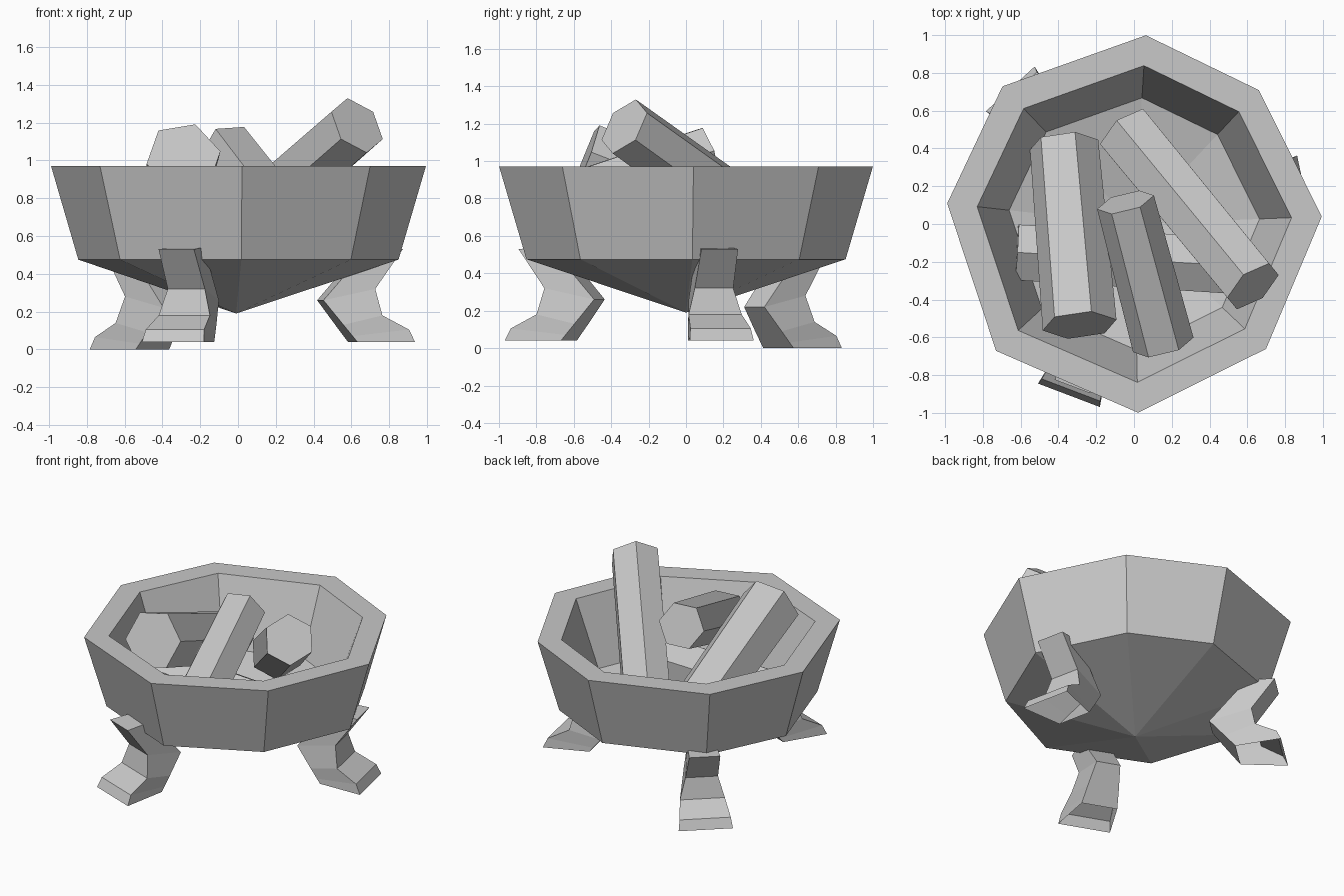
import bpy
import bmesh
from math import cos, sin, radians
from mathutils import Vector

cube = bpy.data.objects.get("Cube")
if cube:
    bpy.data.objects.remove(cube, do_unlink=True)

# One plain grey for everything
GREY = (0.58, 0.58, 0.58, 1.0)
stone = bpy.data.materials.new("plain grey")
stone.use_nodes = True
stone.diffuse_color = GREY
stone.node_tree.nodes["Principled BSDF"].inputs["Base Color"].default_value = GREY


def finish(bm, name):
    bmesh.ops.recalc_face_normals(bm, faces=bm.faces)
    mesh = bpy.data.meshes.new(name)
    bm.to_mesh(mesh)
    bm.free()
    mesh.materials.append(stone)
    obj = bpy.data.objects.new(name, mesh)
    bpy.context.collection.objects.link(obj)
    return obj


def bridge(bm, lower, upper):
    n = len(lower)
    for i in range(n):
        j = (i + 1) % n
        bm.faces.new((lower[i], lower[j], upper[j], upper[i]))


def fan(bm, ring, apex):
    for i, v in enumerate(ring):
        bm.faces.new((v, ring[(i + 1) % len(ring)], apex))


# Bowl: slightly uneven octagon, thick wall, pointed underside
def make_bowl():
    bm = bmesh.new()
    # corner direction and its share of the radius
    corners = [(2.3, 1), (47, 0.974), (86.4, 1.006), (133.7, 1.013),
               (173.7, 1), (222.6, 0.997), (271.2, 1.004), (316.6, 0.967)]
    profile = [(0.85, 0.475), (0.995, 0.97), (0.835, 0.97), (0.665, 0.52)]
    rings = [[bm.verts.new((r * k * cos(radians(a)), r * k * sin(radians(a)), z))
              for a, k in corners] for r, z in profile]
    for lower, upper in zip(rings, rings[1:]):
        bridge(bm, lower, upper)
    fan(bm, rings[0], bm.verts.new((-0.01, 0, 0.19)))
    fan(bm, rings[-1], bm.verts.new((0, 0, 0.36)))
    finish(bm, "bowl")


# Leg: stacked four-sided sections from the open foot to the shoulder
# (outer radius, height, half width), (inner radius, height, half width)
SECTIONS = [
    ((0.97, 0.00, 0.175), (0.67, 0.00, 0.12)),
    ((0.94, 0.065, 0.165), (0.646, 0.03, 0.115)),
    ((0.80, 0.14, 0.145), (0.598, 0.09, 0.105)),
    ((0.77, 0.28, 0.105), (0.495, 0.22, 0.08)),
    ((0.92, 0.49, 0.10), (0.74, 0.50, 0.09)),
]


def make_leg(name, angle, shift, base):
    bm = bmesh.new()
    a = radians(angle)
    out = Vector((cos(a), sin(a), 0))
    side = Vector((-sin(a), cos(a), 0))
    rings = []
    for outer, inner in SECTIONS:
        corners = [(outer, 1), (outer, -1), (inner, -1), (inner, 1)]
        rings.append([bm.verts.new(out * (r + shift) + side * (w * s)
                                   + Vector((0, 0, z + base)))
                      for (r, z, w), s in corners])
    for lower, upper in zip(rings, rings[1:]):
        bridge(bm, lower, upper)
    bm.faces.new(rings[-1])
    finish(bm, name)


# Log: six-sided prism between two end centres
def make_log(name, start, end, r_start, r_end, turn):
    bm = bmesh.new()
    start, end = Vector(start), Vector(end)
    axis = (end - start).normalized()
    side = Vector((0, 0, 1)).cross(axis).normalized()
    up = axis.cross(side)
    rings = []
    for centre, r in ((start, r_start), (end, r_end)):
        steps = [radians(turn + 60 * i) for i in range(6)]
        rings.append([bm.verts.new(centre + (side * cos(t) + up * sin(t)) * r)
                      for t in steps])
    bridge(bm, *rings)
    for ring in rings:
        bm.faces.new(ring)
    finish(bm, name)


make_bowl()
make_leg("right_leg", 12, -0.05, 0.04)
make_leg("back_leg", 132.5, 0, 0)
make_leg("front_leg", 249.2, 0, 0.04)

make_log("wide_log", (-0.37, 0.42, 0.65), (-0.288, -0.535, 1.015), 0.185, 0.2, 10)
make_log("middle_log", (0.155, -0.64, 0.78), (-0.045, 0.115, 1.045), 0.165, 0.155, -4)
make_log("tall_log", (-0.04, 0.485, 0.6), (0.63, -0.33, 1.185), 0.17, 0.165, 30)
make_log("bottom_log", (-0.62, -0.15, 0.6), (0.5, -0.22, 0.58), 0.17, 0.17, 30)
